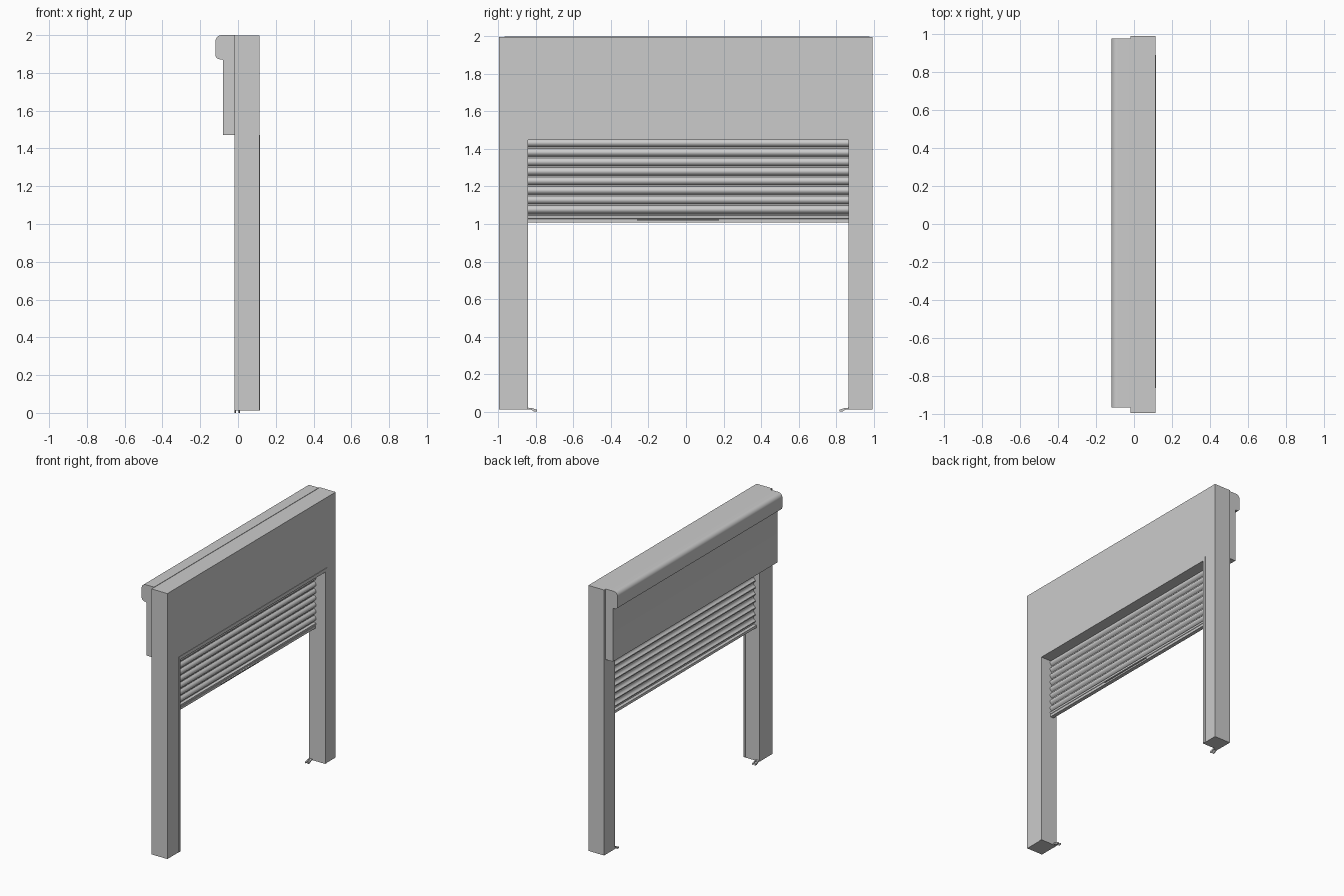
import bpy, bmesh, math
from math import sin, cos, pi

if "Cube" in bpy.data.objects:
    bpy.data.objects.remove(bpy.data.objects["Cube"])

Y0, Y1 = -0.843, 0.867      # door opening
ZT = 1.447                  # underside of the lintel


def prism(name, pts, axis, a, b, smooth=False):
    """Extrude a closed outline along x (points y,z) or y (points x,z)."""
    bm = bmesh.new()
    place = (lambda p, t: (t, p[0], p[1])) if axis == 'x' else (lambda p, t: (p[0], t, p[1]))
    lo = [bm.verts.new(place(p, a)) for p in pts]
    hi = [bm.verts.new(place(p, b)) for p in pts]
    n = len(pts)
    bm.faces.new(lo)
    bm.faces.new(hi)
    for i in range(n):
        j = (i + 1) % n
        bm.faces.new((lo[i], lo[j], hi[j], hi[i]))
    bmesh.ops.recalc_face_normals(bm, faces=bm.faces)
    me = bpy.data.meshes.new(name)
    bm.to_mesh(me)
    bm.free()
    ob = bpy.data.objects.new(name, me)
    bpy.context.collection.objects.link(ob)
    if smooth:
        bpy.ops.object.select_all(action='DESELECT')
        ob.select_set(True)
        bpy.context.view_layer.objects.active = ob
        bpy.ops.object.shade_smooth_by_angle(angle=math.radians(35))
    return ob


def box(name, x, y, z):
    return prism(name, [(x[0], z[0]), (x[1], z[0]), (x[1], z[1]), (x[0], z[1])], 'y', *y)


def arc(cx, cz, r, a0, a1, n=8):
    return [(cx + r * cos(math.radians(a0 + (a1 - a0) * i / n)),
             cz + r * sin(math.radians(a0 + (a1 - a0) * i / n))) for i in range(n + 1)]


def gate(name, x, yo, yi, z0, zi, zo):
    """Upside-down U outline, extruded through x."""
    prism(name, [(yo[0], z0), (yi[0], z0), (yi[0], zi), (yi[1], zi), (yi[1], z0),
                 (yo[1], z0), (yo[1], zo), (yo[0], zo)], 'x', *x)


# wall with door opening, and thin trim around the opening
gate("wall_frame", (-0.018, 0.113), (-0.996, 0.993), (Y0, Y1), 0.012, ZT, 1.997)
gate("opening_trim", (0.10, 0.116), (-0.865, 0.891), (Y0 + .0005, Y1 - .0005), 0.013, ZT - .0005, 1.472)

# roller housing: rounded hood over a flat panel
hood = ([(-0.0165, 2.0)] + arc(-0.087, 1.968, 0.032, 90, 180) +
        arc(-0.096, 1.895, 0.023, 180, 270) + arc(-0.086, 1.866, 0.006, 90, 0, 3) +
        [(-0.08, 1.472), (-0.0165, 1.472)])
prism("roller_housing", hood, 'y', -0.968, 0.978, True)

# corrugated curtain: curved slats joined by narrow hinge grooves
PITCH, ZS, SEG = 0.0507, 1.053, 8
front = [(0.022, 1.022), (0.036, 1.030), (0.038, 1.044)]
for k in range(8):
    zb = ZS + k * PITCH
    front.append((0.022, zb - 0.003))
    for i in range(SEG + 1):
        t = i / SEG
        front.append((0.022 + 0.017 * sin(pi * t) ** 0.7 if 0 < i < SEG else 0.022,
                      zb + 0.003 + t * (PITCH - 0.008)))
back = [(x - 0.008, z) for x, z in reversed(front)]
prism("slat_curtain", front + back, 'y', Y0, Y1, True)

# bottom rail and its lift handle
box("bottom_rail", (0.008, 0.036), (Y0, Y1), (1.007, 1.026))
box("lift_handle", (0.034, 0.046), (-0.26, 0.175), (1.018, 1.024))

# flared guide mouths at the foot of each jamb
for side, y, s in (("left", Y0, 1), ("right", Y1, -1)):
    for part, x in (("outer", -0.018), ("inner", 0.002)):
        prism(f"{side}_guide_lip_{part}",
              [(y - s * 0.01, 0.014), (y - s * 0.01, 0.022), (y + s * 0.02, 0.020),
               (y + s * 0.05, 0.010), (y + s * 0.05, 0.002), (y + s * 0.035, 0.0),
               (y + s * 0.015, 0.012)], 'x', x, x + 0.008)
    box(f"{side}_guide_web", (-0.012, 0.004), sorted((y - s * 0.01, y + s * 0.018)), (0.013, 0.019))
